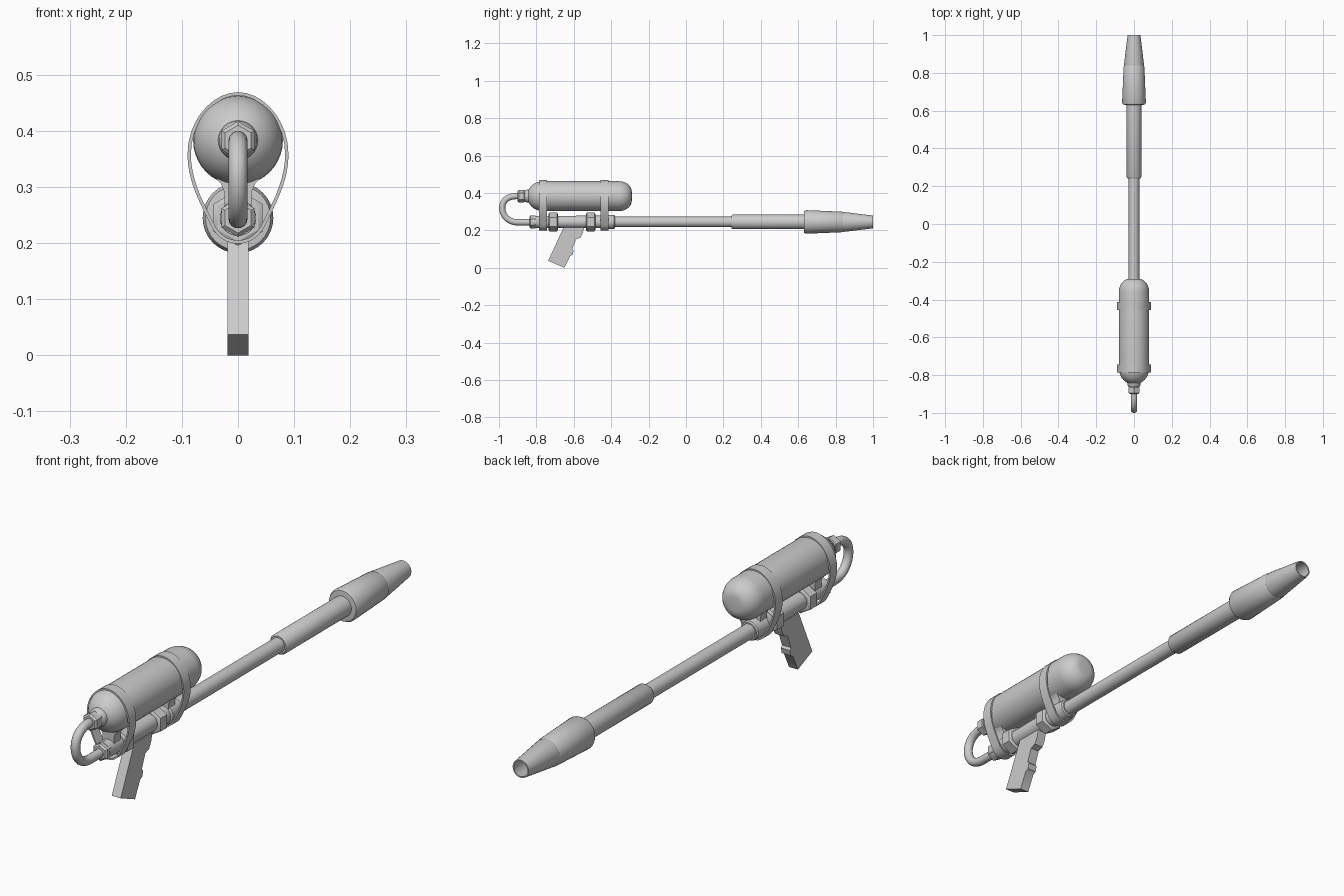
import bpy, bmesh, math
from mathutils import Vector
from mathutils.geometry import interpolate_bezier

if "Cube" in bpy.data.objects:
    bpy.data.objects.remove(bpy.data.objects["Cube"])

PIPE_Z, TANK_Z = 0.245, 0.383


def finish(name, bm, angle=35):
    bmesh.ops.remove_doubles(bm, verts=bm.verts, dist=1e-5)
    bmesh.ops.recalc_face_normals(bm, faces=bm.faces)
    me = bpy.data.meshes.new(name)
    bm.to_mesh(me)
    bm.free()
    ob = bpy.data.objects.new(name, me)
    bpy.context.collection.objects.link(ob)
    bpy.ops.object.select_all(action='DESELECT')
    ob.select_set(True)
    bpy.context.view_layer.objects.active = ob
    bpy.ops.object.shade_smooth_by_angle(angle=math.radians(angle))
    return ob


def skin(bm, rings, close=False):
    n = len(rings[0])
    pairs = list(zip(rings, rings[1:])) + ([(rings[-1], rings[0])] if close else [])
    for a, b in pairs:
        for i in range(n):
            bm.faces.new((a[i], a[(i + 1) % n], b[(i + 1) % n], b[i]))


def lathe(name, profile, z, sides=32, phase=0.0):
    """Turn (y, radius) points about the lengthwise axis; cap both ends."""
    bm = bmesh.new()
    rings = [[bm.verts.new((r * math.sin(phase + math.tau * i / sides), y,
                            z + r * math.cos(phase + math.tau * i / sides)))
              for i in range(sides)] for y, r in profile]
    skin(bm, rings)
    bm.faces.new(rings[0])
    bm.faces.new(rings[-1])
    return finish(name, bm)


def extrude(name, pts, axis, lo, hi):
    """Extrude a flat outline along x (points are y,z) or y (points are x,z)."""
    bm = bmesh.new()
    place = (lambda p, d: (d, p[0], p[1])) if axis == 'x' else (lambda p, d: (p[0], d, p[1]))
    rings = [[bm.verts.new(place(p, d)) for p in pts] for d in (lo, hi)]
    skin(bm, rings)
    for r in rings:
        bm.faces.new(r)
    return finish(name, bm)


def arc(cy, ry, rr, base, a0, a1, n=8):
    return [(cy + ry * math.cos(math.radians(a0 + (a1 - a0) * i / n)),
             base + rr * math.sin(math.radians(a0 + (a1 - a0) * i / n))) for i in range(n + 1)]


# gas tank: round rear, flatter front
lathe("tank", arc(-0.765, 0.085, 0.08, 0, 178, 90) + arc(-0.36, 0.07, 0.055, 0.025, 90, 0), TANK_Z, 40)
lathe("tank_neck", [(-0.868, 0.024), (-0.855, 0.034), (-0.835, 0.036)], TANK_Z)
lathe("tank_nut", [(-0.9, 0.027), (-0.894, 0.034), (-0.866, 0.034), (-0.86, 0.027)], TANK_Z, 6)

# receiver tube with its collars
lathe("receiver_tube", [(-0.82, 0.032), (-0.40, 0.034)], PIPE_Z)
lathe("rear_nut", [(-0.838, 0.027), (-0.832, 0.034), (-0.806, 0.034), (-0.80, 0.028)], PIPE_Z, 6)
for name, y in (("rear_collar", -0.71), ("front_collar", -0.51)):
    lathe(name, [(y - 0.025, 0.042), (y - 0.02, 0.05), (y + 0.02, 0.05), (y + 0.025, 0.042)], PIPE_Z, 6)
lathe("barrel_collar", [(-0.455, 0.034), (-0.45, 0.04), (-0.385, 0.037), (-0.38, 0.033)], PIPE_Z)

# barrel, sleeve and hollow nozzle
lathe("barrel", [(-0.40, 0.028), (0.26, 0.028)], PIPE_Z)
lathe("barrel_sleeve", [(0.242, 0.034), (0.25, 0.039), (0.65, 0.039)], PIPE_Z)
lathe("nozzle", [(0.63, 0.038), (0.632, 0.058), (0.642, 0.063), (0.832, 0.055), (0.838, 0.052),
                 (0.844, 0.053), (1.0, 0.034), (1.0, 0.029), (0.85, 0.045)], PIPE_Z)

# straps: teardrop bands round tank and receiver, with saddles between
half = []
knots = [((0, 0.469), (0.045, 0.469), (0.09, 0.42), (0.09, 0.358)),
         ((0.09, 0.358), (0.09, 0.31), (0.067, 0.27), (0.05, 0.235)),
         ((0.05, 0.235), (0.041, 0.215), (0.025, 0.199), (0, 0.199))]
for k in knots:
    seg = interpolate_bezier(*[Vector((a, 0, b)) for a, b in k], 10)
    half += seg[:-1]
half.append(Vector((0, 0, 0.199)))
loop = half + [Vector((-p.x, 0, p.z)) for p in half[-2:0:-1]]


def strap(name, y):
    bm = bmesh.new()
    n = len(loop)
    inner = []
    for i in range(n):
        t = (loop[(i + 1) % n] - loop[i - 1]).normalized()
        inner.append(loop[i] + Vector((-abs(t.z) * (1 if loop[i].x > 0 else -1) if abs(loop[i].x) > 1e-6 else 0,
                                       0, t.x * -1)) * 0.006)
    rings = [[bm.verts.new((p.x, y + d, p.z)) for p in src]
             for src, d in ((loop, -0.021), (loop, 0.021), (inner, 0.021), (inner, -0.021))]
    skin(bm, rings, close=True)
    return finish(name, bm)


saddle = [(0.04, 0.315), (0.03, 0.305), (0.024, 0.29), (0.024, 0.26)]
saddle += [(-x, z) for x, z in reversed(saddle)]
for name, y in (("rear", -0.765), ("front", -0.435)):
    strap(name + "_strap", y)
    extrude(name + "_saddle", saddle, 'y', y - 0.02, y + 0.02)

# pistol grip with trigger bump
extrude("grip", [(-0.655, 0.215), (-0.545, 0.215), (-0.552, 0.185), (-0.565, 0.16), (-0.588, 0.152),
                 (-0.608, 0.10), (-0.601, 0.092), (-0.606, 0.07), (-0.62, 0.062), (-0.65, 0.0),
                 (-0.737, 0.037)], 'x', -0.019, 0.019)

# gas hose looping from tank to receiver
cu = bpy.data.curves.new("hose", 'CURVE')
cu.dimensions = '3D'
cu.bevel_depth, cu.bevel_resolution, cu.resolution_u = 0.017, 5, 12
cu.use_fill_caps = True
sp = cu.splines.new('BEZIER')
hose = [((-0.88, 0.383), (0, 0)), ((-0.91, 0.383), (-0.04, 0)), ((-0.983, 0.32), (0, -0.04)),
        ((-0.90, 0.243), (0.05, 0)), ((-0.81, 0.243), (0.02, 0))]
sp.bezier_points.add(len(hose) - 1)
for bp, ((y, z), (hy, hz)) in zip(sp.bezier_points, hose):
    bp.handle_left_type = bp.handle_right_type = 'FREE'
    bp.co = (0, y, z)
    bp.handle_left = (0, y - hy, z - hz)
    bp.handle_right = (0, y + hy, z + hz)
sp.bezier_points[1].handle_left = (0, -0.90, 0.383)
bpy.context.collection.objects.link(bpy.data.objects.new("hose", cu))
